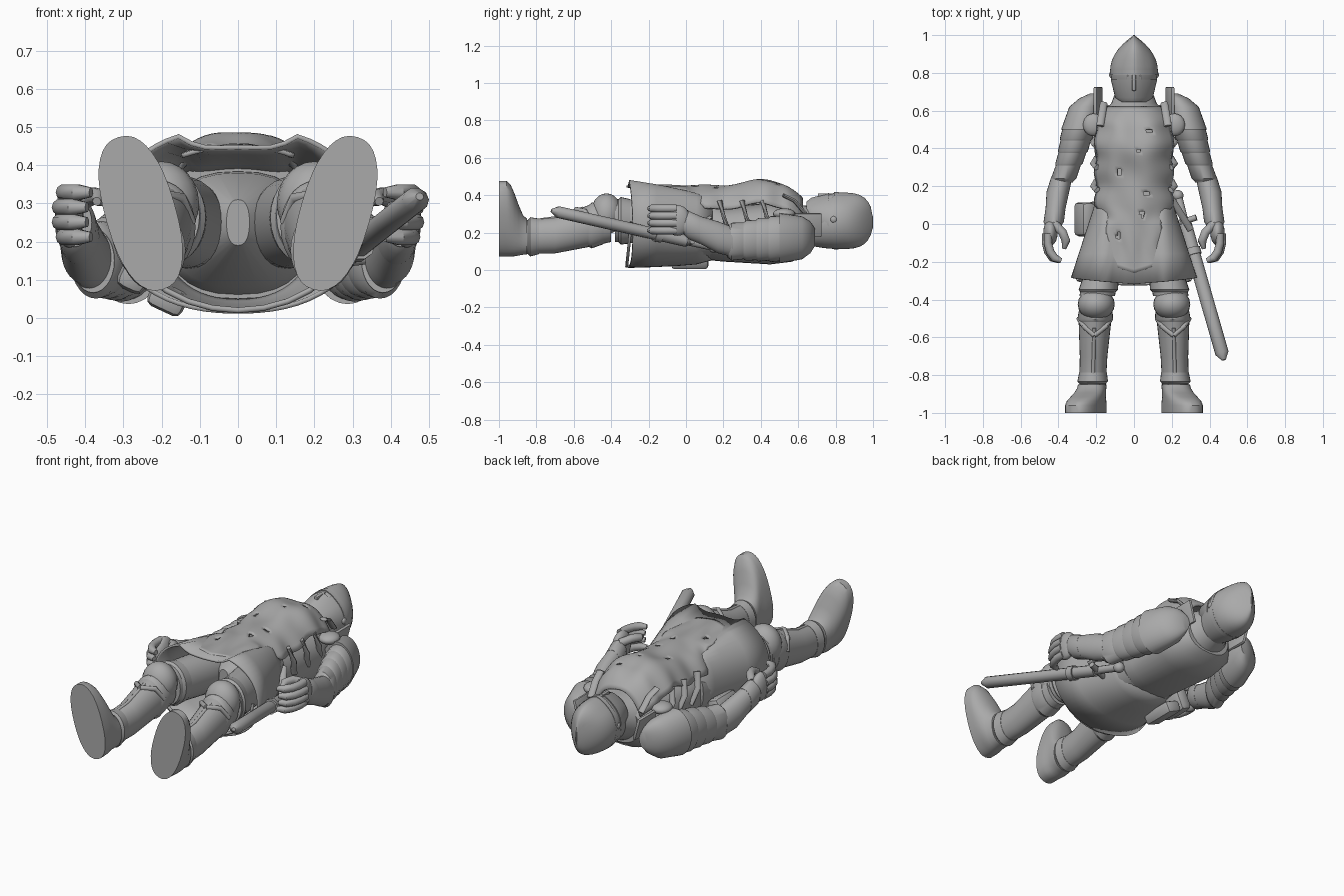
import bpy, bmesh, math
from mathutils import Vector, Matrix

cube = bpy.data.objects.get("Cube")
if cube:
    bpy.data.objects.remove(cube)


def material(name, value):
    mat = bpy.data.materials.new(name)
    mat.use_nodes = True
    mat.diffuse_color = (value, value, value, 1)
    mat.node_tree.nodes["Principled BSDF"].inputs["Base Color"].default_value = mat.diffuse_color
    return mat


steel = material("plain_grey", 0.4)


def finish(name, bm, thick=0, angle=40):
    bmesh.ops.recalc_face_normals(bm, faces=bm.faces)
    mesh = bpy.data.meshes.new(name)
    bm.to_mesh(mesh)
    bm.free()
    ob = bpy.data.objects.new(name, mesh)
    bpy.context.collection.objects.link(ob)
    mesh.materials.append(steel)
    if thick:
        mod = ob.modifiers.new("thickness", 'SOLIDIFY')
        mod.thickness = thick
        mod.offset = 0
    bpy.ops.object.select_all(action='DESELECT')
    ob.select_set(True)
    bpy.context.view_layer.objects.active = ob
    bpy.ops.object.shade_smooth_by_angle(angle=math.radians(angle))


def bridge(bm, loops, caps=True):
    for low, high in zip(loops, loops[1:]):
        for i in range(len(low)):
            bm.faces.new((low[i - 1], low[i], high[i], high[i - 1]))
    if caps:
        bm.faces.new(loops[0])
        bm.faces.new(loops[-1])


def mix(a, b, t):
    return tuple(p + (q - p) * t for p, q in zip(a, b))


def loft(name, rings, side=1, count=28, power=2, thick=0, shape=None):
    """Rings across y: (y, x, z, radius x, radius z, optional tilt in degrees)."""
    bm = bmesh.new()
    loops = []
    for y, x, z, rx, rz, *tilt in rings:
        turn = Matrix.Rotation(math.radians(sum(tilt)), 3, 'Y')
        loop = []
        for i in range(count):
            angle = math.tau * i / count
            c, d = math.cos(angle), math.sin(angle)
            u = math.copysign(abs(c) ** (2 / power), c) * rx
            v = math.copysign(abs(d) ** (2 / power), d) * rz
            p = Vector((x, y, z)) + turn @ Vector((u, 0, v))
            if shape:
                p = shape(p)
            loop.append(bm.verts.new((p.x * side, p.y, p.z)))
        loops.append(loop)
    bridge(bm, loops, caps=not thick)
    finish(name, bm, thick)


def ring_at(limb, y):
    for a, b in zip(limb, limb[1:]):
        if y >= b[0]:
            break
    return mix(a, b, (y - a[0]) / (b[0] - a[0]))


def band(name, limb, y, length, side=1, flare=1.1):
    """Armour band that follows a limb and flares toward its lower edge."""
    rings = []
    for along, grow in ((0, 1.02), (.8, flare), (1, 1)):
        yy, x, z, rx, rz = ring_at(limb, y - length * along)
        rings.append((yy, x, z, rx * grow, rz * grow))
    loft(name, rings, side)


def rod(name, points, radius, side=1, flat=1, end=1, count=10):
    """Bar through points; the last point has radius times end."""
    bm = bmesh.new()
    pts = [Vector((x * side, y, z)) for x, y, z in points]
    loops = []
    for i, p in enumerate(pts):
        along = pts[min(i + 1, len(pts) - 1)] - pts[max(i - 1, 0)]
        q = along.to_track_quat('Y', 'Z')
        r = radius * (end if i == len(pts) - 1 else 1)
        angles = [k * math.tau / count for k in range(count)]
        loops.append([bm.verts.new(p + q @ Vector((math.cos(a) * r, 0, math.sin(a) * r * flat))) for a in angles])
    bridge(bm, loops)
    finish(name, bm)


def ball(name, loc, size, side=1):
    bm = bmesh.new()
    bmesh.ops.create_uvsphere(bm, u_segments=20, v_segments=12, radius=1)
    bm.transform(Matrix.Translation((loc[0] * side, loc[1], loc[2])) @ Matrix.Diagonal((*size, 1)))
    finish(name, bm)


def block(name, loc, size, lean=0, side=1, bevel=.006):
    bm = bmesh.new()
    bmesh.ops.create_cube(bm, size=1)
    bm.transform(Matrix.Diagonal((*size, 1)))
    bmesh.ops.bevel(bm, geom=bm.edges[:], offset=bevel, segments=2, profile=.5, affect='EDGES')
    turn = Matrix.Rotation(math.radians(lean) * side, 4, 'Y')
    bm.transform(Matrix.Translation((loc[0] * side, loc[1], loc[2])) @ turn)
    finish(name, bm)


# Helmet with a raised keel, pointed crown and visor
def keel(p):
    if p.z > .3:
        p.z += .016 * max(0, 1 - abs(p.x) / .07)
    return p


neck = [(.69, 0, .235, .1, .11), (.74, 0, .25, .117, .133)]
dome = [(.8 + .2 * t, 0, .255, .127 * (1 - t ** 2.3), .143 * math.sqrt(1 - t ** 4))
        for t in (math.sin(i * math.pi / 18) for i in range(9))]
crown = [(1, 0, .255, .004, .03)]
loft("helmet", neck + dome + crown, count=40, shape=keel)
jaw = [(.645, 0, .3, .07, .05), (.67, 0, .285, .1, .085), (.765, 0, .26, .123, .136)]
loft("visor_jaw", jaw, count=40, shape=keel)
loft("brow_band", [(y, 0, .256, .127, .145) for y in (.79, .815)], count=40, shape=keel)
block("nose_guard", (0, .755, .395), (.022, .1, .03))
for side in (1, -1):
    rod("cheek_bar", [(.035, .79, .39), (.03, .67, .355)], .009, side)
    ball("visor_pivot", (.12, .79, .27), (.012, .018, .018), side)

# Neck collar, body and hips
loft("gorget", [(.56, 0, .21, .19, .14), (.64, 0, .225, .12, .12), (.72, 0, .24, .09, .1)])
body = [(.63, 0, .2, .14, .11), (.57, 0, .195, .2, .15), (.45, 0, .195, .215, .165), (.2, 0, .19, .19, .145),
        (.1, 0, .22, .195, .165), (.02, 0, .23, .18, .15), (-.13, 0, .25, .03, .06)]
loft("back_and_chest", body, power=2.4)
loft("waist_belt", [(.135, 0, .225, .205, .17), (.08, 0, .23, .215, .18)], power=2.4)


# Flared open skirt, pressed in at the front centre
def front_dip(p):
    if p.z > .25:
        p.z -= .05 * max(0, 1 - (abs(p.x) / .15) ** 4)
    if p.y < -.2:
        p.y -= .03 * max(0, 1 - abs(p.x) / .33) + .02 * (p.z - .25)
    return p


skirt = [(.14 - .425 * t, 0, .243 + .014 * t, .19 + .138 * t, .185 + .055 * math.sqrt(t))
         for t in (0, .2, .4, .7, 1)]
loft("armour_skirt", skirt, count=56, power=2.25, thick=.012, shape=front_dip)
arc = [math.pi * (i / 14 - .5) for i in range(15)]
rod("skirt_hem_roll", [(.3 * math.sin(a), -.292 - .025 * math.cos(a), .257 - .237 * math.cos(a)) for a in arc], .008)

# Cloth front panel with a pointed hem and a few torn holes
bm = bmesh.new()
cols, rows = 24, 48
tears = [(.09 * math.sin(2 * k + 1), .5 - .11 * k) for k in range(6)]
grid = []
for r in range(rows + 1):
    y = .62 - .83 * r / rows
    chest = .035 * math.exp(-((y - .4) / .1) ** 2) - .065 * max(0, (y - .5) / .12) ** 2
    low = min(1, max(0, 1 - y / .1))
    half = .2 - .06 * low - .06 * max(0, (y - .54) / .08) - .008 * math.sin(y * 40)
    line = []
    for c in range(cols + 1):
        u = 2 * c / cols - 1
        drop = (.12 - .1 * low) * abs(u) ** 3
        fold = .006 * math.sin(u * 7 + y * 9) * math.sin(y * 16)
        hem = .05 * (1 - abs(u)) * max(0, -y / .21)
        line.append(bm.verts.new((u * half, y - hem, .445 + chest - drop + fold)))
    grid.append(line)
for upper, lower in zip(grid, grid[1:]):
    for c in range(cols):
        v = upper[c].co
        if all(math.hypot(v.x - x, v.y - y) > .012 for x, y in tears):
            bm.faces.new((upper[c], upper[c + 1], lower[c + 1], lower[c]))
bmesh.ops.delete(bm, geom=[v for v in bm.verts if not v.link_faces], context='VERTS')
finish("cloth_panel", bm, .012, 60)

shoulder = [(.69, .21, .175, .025, .045), (.665, .235, .175, .055, .085), (.62, .258, .172, .085, .115),
            (.5, .287, .17, .099, .134)]
upper_arm = [(.54, .283, .17, .087, .12), (.36, .33, .16, .07, .103), (.22, .38, .15, .056, .084)]
forearm = [(.25, .382, .15, .056, .08), (.17, .403, .175, .06, .085), (-.01, .428, .25, .045, .063)]
thigh = [(.08, .11, .24, .09, .11), (-.1, .14, .25, .1, .12), (-.38, .195, .265, .094, .115)]
shin = [(-.4, .198, .255, .085, .105), (-.52, .207, .235, .086, .112), (-.7, .214, .185, .073, .096),
        (-.87, .22, .175, .07, .09)]
ankle, sole = (.221, .178, .075, .095, 4), (.255, .274, .092, .208, 16)
boot = [(-.85 - .11 * t, *mix(ankle, sole, t * t * (3 - 2 * t))) for t in (0, .2, .4, .6, .8, 1)]

for side in (1, -1):
    # Shoulder plates in overlapping bands
    loft("pauldron", shoulder, side)
    for i in range(3):
        band("shoulder_band", upper_arm, .52 - .065 * i, .085, side)
    block("neck_guard", (.19, .645, .24), (.018, .16, .13), 15, side)
    ball("armpit_disc", (.215, .525, .3), (.055, .06, .03), side)
    rod("shoulder_strap", [(.16, .64, .3), (.17, .58, .37), (.18, .52, .4)], .02, side, flat=.5)
    for y in (.18, .3, .41):
        rod("side_strap", [(.195, y + .05, .2), (.215, y + .02, .29), (.195, y, .37)], .018, side, flat=.6)

    # Arms and hands with curled fingers
    loft("upper_arm", upper_arm, side)
    band("elbow_guard", upper_arm, .31, .085, side, flare=1.16)
    loft("forearm", forearm, side)
    band("gauntlet_cuff", forearm, .075, .08, side, flare=1.15)
    ball("palm", (.442, -.045, .265), (.038, .07, .082), side)
    for i in range(4):
        out = .385 + .012 * math.sin(i * math.pi / 3)
        curl = [math.radians(a) for a in (-15, 10, 35, 60, 90)]
        rod("finger", [(out + .072 * math.cos(a), -.08 - .115 * math.sin(a), .212 + .039 * i) for a in curl],
            .022, side, end=.6)
    rod("thumb", [(.42, 0, .3), (.378, -.045, .32), (.36, -.09, .315), (.37, -.13, .305)], .023, side, end=.5)

    # Legs and boots
    loft("thigh", thigh, side)
    band("thigh_band", thigh, -.3, .06, side)
    ball("knee_guard", (.2, -.425, .3), (.098, .085, .11), side)
    loft("greave", shin, side)
    band("knee_band", shin, -.44, .08, side)
    band("ankle_band", shin, -.785, .06, side, flare=1.15)
    for edge in (1, -1):
        rod("greave_ridge", [(.207 + edge * .085, -.5, .25), (.207 + edge * .06, -.54, .315), (.21, -.59, .325)],
            .013, side)
    rod("shin_ridge", [(.21, -.55, .33), (.214, -.7, .278), (.217, -.82, .262)], .01, side)
    loft("boot", boot + [(-1, *sole)], side, count=36, power=2.35)

# Sheathed sword hung at the left hip
hilt, tip = (.27, 0, .155), (.476, -.72, .318)
rod("scabbard", [mix(hilt, tip, t) for t in (0, .3, .6, .95, 1)], .036, flat=.9, end=.3)
rod("scabbard_band", [mix(hilt, tip, t) for t in (.18, .23)], .043, flat=.95)
rod("sword_grip", [hilt, (.235, .14, .125)], .022)
rod("cross_guard", [(.2, -.01, .14), (.33, .035, .155)], .016)
ball("pommel", (.232, .15, .122), (.03, .03, .03))
rod("sword_belt", [(.2, .13, .28), (.25, .05, .24), (.3, -.03, .2)], .018, flat=.5)

# Pouches at the right hip
block("hip_pouch", (-.262, .025, .13), (.08, .18, .13), 25, bevel=.025)
block("rear_pouch", (-.185, .02, .05), (.1, .2, .07), 25, bevel=.02)
